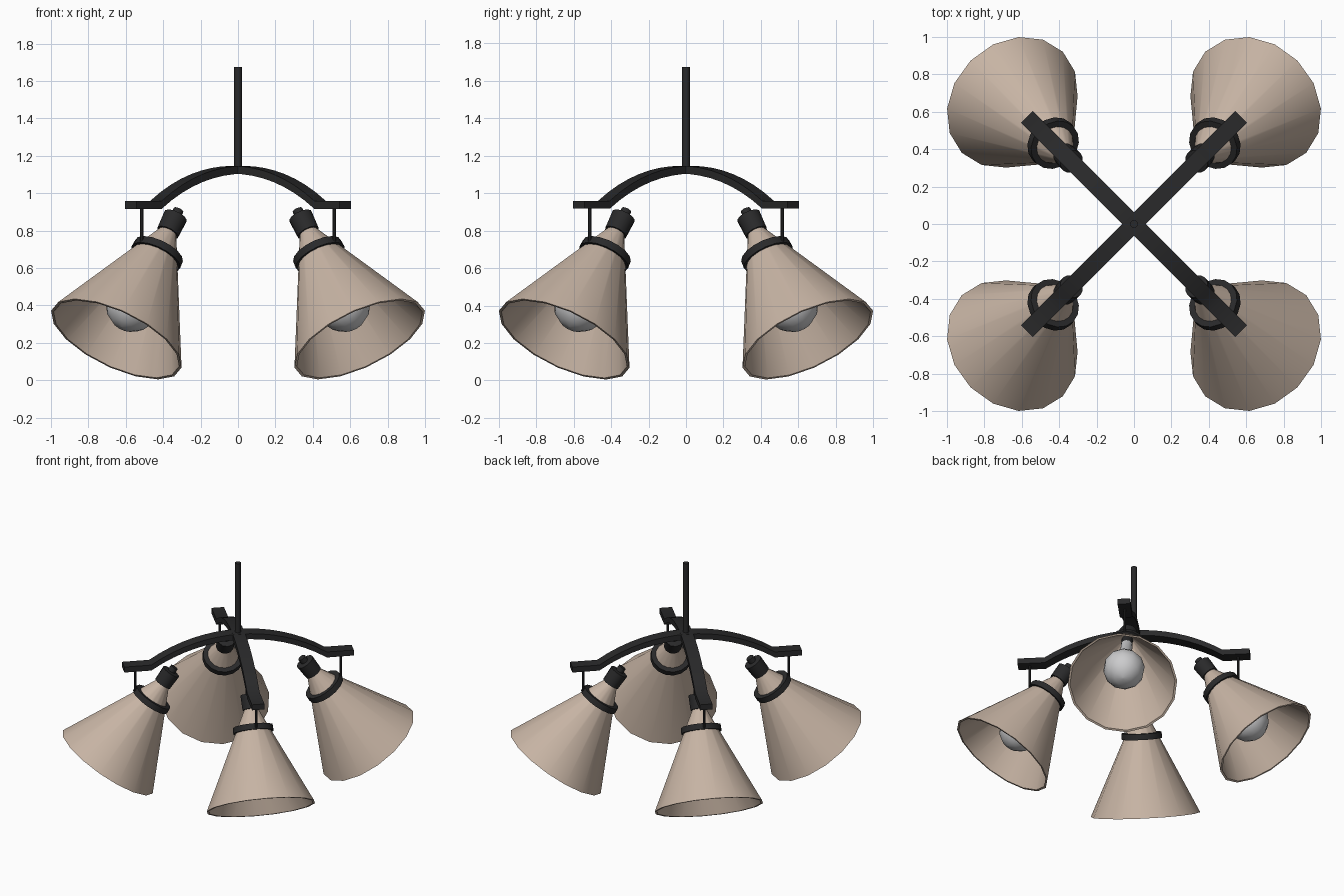
import bpy, bmesh
from math import radians, sin, cos, pi, sqrt
from mathutils import Matrix

if "Cube" in bpy.data.objects:
    bpy.data.objects.remove(bpy.data.objects["Cube"])


def material(name, color):
    m = bpy.data.materials.new(name)
    m.use_nodes = True
    m.diffuse_color = (*color, 1)
    m.node_tree.nodes["Principled BSDF"].inputs["Base Color"].default_value = (*color, 1)
    return m


BLACK = material("black metal", (0.022, 0.022, 0.023))
BEIGE = material("beige fabric", (0.57, 0.455, 0.37))
GREY = material("bulb glass", (0.6, 0.6, 0.61))


def finish(bm, name, mat, matrix):
    bmesh.ops.recalc_face_normals(bm, faces=bm.faces)
    me = bpy.data.meshes.new(name)
    bm.to_mesh(me)
    bm.free()
    me.materials.append(mat)
    me.shade_smooth()
    me.set_sharp_from_angle(angle=radians(32))
    ob = bpy.data.objects.new(name, me)
    ob.matrix_world = matrix
    bpy.context.collection.objects.link(ob)
    return ob


def lathe(name, profile, mat, matrix=Matrix(), sides=16, loop=False):
    """Revolve (radius, height) points about local z; open profiles get end caps."""
    bm = bmesh.new()
    rings = [[bm.verts.new((r * cos(2 * pi * i / sides), r * sin(2 * pi * i / sides), h))
              for i in range(sides)] for r, h in profile]
    pairs = list(zip(rings, rings[1:]))
    if loop:
        pairs.append((rings[-1], rings[0]))
    else:
        bm.faces.new(rings[0])
        bm.faces.new(rings[-1])
    for a, b in pairs:
        for i in range(sides):
            j = (i + 1) % sides
            bm.faces.new((a[i], a[j], b[j], b[i]))
    return finish(bm, name, mat, matrix)


# Curved bar: an arc with flat level ends, swept with a flat rectangular section
def crossbar(name, angle):
    end, reach, top, low = 0.62, 0.81, 1.125, 0.938
    drop = top - low
    radius = (end ** 2 + drop ** 2) / (2 * drop)
    steps = 16
    path = [(-reach, low)]
    for i in range(steps + 1):
        x = end * (2 * i / steps - 1)
        path.append((x, top - radius + sqrt(radius ** 2 - x ** 2)))
    path.append((reach, low))
    bm = bmesh.new()
    w, t = 0.044, 0.021
    rings = [[bm.verts.new((x, y, z + dz)) for y, dz in ((-w, -t), (w, -t), (w, t), (-w, t))]
             for x, z in path]
    for a, b in zip(rings, rings[1:]):
        for i in range(4):
            j = (i + 1) % 4
            bm.faces.new((a[i], a[j], b[j], b[i]))
    bm.faces.new(rings[0])
    bm.faces.new(rings[-1])
    finish(bm, name, BLACK, Matrix.Rotation(angle, 4, "Z"))


crossbar("crossbar_a", radians(45))
crossbar("crossbar_b", radians(135))
lathe("ceiling_rod", [(0.021, 1.12), (0.021, 1.675)], BLACK, sides=12)

# Bulb outline: round globe blending into a narrow neck
bulb = [(0.145 * sin(a), 0.22 - 0.145 * cos(a))
        for a in (radians(d) for d in (3, 25, 50, 75, 100, 125, 150))]
bulb += [(0.045, 0.42), (0.04, 0.6)]

# Four tilted lamps, one under each bar end
for k, place in enumerate(("back_left", "back_right", "front_right", "front_left")):
    turn = Matrix.Rotation(radians(45 + 90 * k), 4, "Z")
    tilt = turn @ Matrix.Translation((0.92, 0, 0.22)) @ Matrix.Rotation(radians(-34.3), 4, "Y")
    lathe("shade_" + place, [(0.382, 0), (0.05, 0.69), (0.038, 0.68), (0.367, 0)],
          BEIGE, tilt, loop=True)
    lathe("shade_ring_" + place, [(0.143, 0.53), (0.14, 0.572), (0.104, 0.572), (0.124, 0.53)],
          BLACK, tilt, loop=True)
    lathe("cap_" + place, [(0.04, 0.6), (0.04, 0.69), (0.062, 0.69), (0.066, 0.795),
                           (0.028, 0.8), (0.028, 0.835)], BLACK, tilt, sides=12)
    lathe("bulb_" + place, bulb, GREY, tilt, sides=12)
    lathe("hanger_" + place, [(0.009, 0.74), (0.009, 0.93)], BLACK,
          turn @ Matrix.Translation((0.727, 0, 0)), sides=8)
